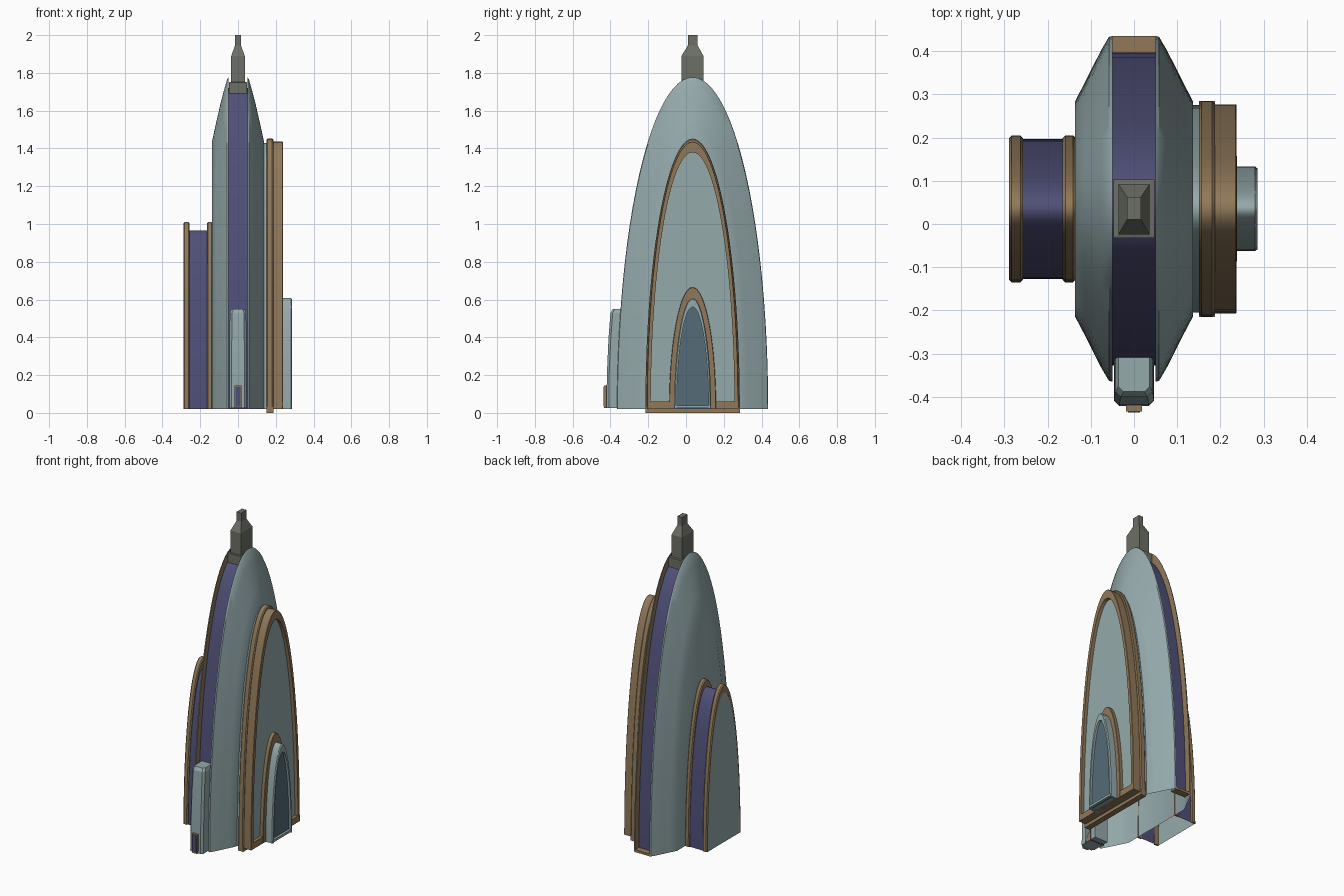
import bpy, bmesh, math

if "Cube" in bpy.data.objects:
    bpy.data.objects.remove(bpy.data.objects["Cube"])

CY, Z0, N = 0.035, 0.02, 48   # arch centre, floor level, arch segments


def material(name, rgb):
    m = bpy.data.materials.new(name)
    m.diffuse_color = (*rgb, 1)
    m.use_nodes = True
    m.node_tree.nodes["Principled BSDF"].inputs["Base Color"].default_value = m.diffuse_color
    return m


PALE = material("pale_teal", (0.30, 0.40, 0.41))
TAN = material("bronze", (0.28, 0.19, 0.10))
BLUE = material("indigo", (0.08, 0.08, 0.19))
GLASS = material("glass", (0.09, 0.15, 0.19))
GREY = material("spire_grey", (0.15, 0.16, 0.13))


def finish(name, bm, mat, mirror=False, angle=30):
    bmesh.ops.recalc_face_normals(bm, faces=bm.faces)
    me = bpy.data.meshes.new(name)
    bm.to_mesh(me)
    bm.free()
    ob = bpy.data.objects.new(name, me)
    bpy.context.collection.objects.link(ob)
    me.materials.append(mat)
    if mirror:
        ob.modifiers.new("Mirror", 'MIRROR')
    bpy.ops.object.select_all(action='DESELECT')
    ob.select_set(True)
    bpy.context.view_layer.objects.active = ob
    bpy.ops.object.shade_smooth_by_angle(angle=math.radians(angle))
    return ob


def arch(name, mat, sections, ring=False, cap=False, mirror=False):
    """Loft half-ellipse arches given as (x, half width, height)."""
    bm = bmesh.new()
    rows = []
    for x, hw, h in sections:
        rows.append([bm.verts.new((x, CY + hw * math.cos(math.pi * i / N),
                                   Z0 + h * math.sin(math.pi * i / N)))
                     for i in range(N + 1)])
    pairs = list(zip(rows, rows[1:]))
    if ring:
        pairs.append((rows[-1], rows[0]))
        for i in (0, N):
            bm.faces.new([r[i] for r in rows])
    for a, b in pairs:
        for i in range(N):
            bm.faces.new((a[i], a[i + 1], b[i + 1], b[i]))
    if cap:
        bm.faces.new(rows[-1])
    return finish(name, bm, mat, mirror)


def band(name, x0, x1, hw, h, inner_hw, inner_h, mat=TAN, c=0.006):
    """Solid arch band with chamfered outer edges."""
    return arch(name, mat, [(x0, inner_hw, inner_h), (x0, hw - c, h - c),
                            (x0 + c, hw, h), (x1 - c, hw, h),
                            (x1, hw - c, h - c), (x1, inner_hw, inner_h)], ring=True)


def stack(name, mat, levels, c=0.0):
    """Stacked rectangles (z, half x, front y, back y), optionally with cut front corners."""
    bm = bmesh.new()
    rows = []
    for z, hx, y0, y1 in levels:
        pts = [(hx, y1), (-hx, y1)]
        pts += [(-hx, y0 + c), (-hx + c, y0), (hx - c, y0), (hx, y0 + c)] if c else [(-hx, y0), (hx, y0)]
        rows.append([bm.verts.new((x, y, z)) for x, y in pts])
    for a, b in zip(rows, rows[1:]):
        for i in range(len(a)):
            j = (i + 1) % len(a)
            bm.faces.new((a[i], a[j], b[j], b[i]))
    bm.faces.new(rows[0])
    bm.faces.new(rows[-1])
    return finish(name, bm, mat, angle=12)


def box(name, mat, x, y, z):
    ob = stack(name, mat, [(z[0], (x[1] - x[0]) / 2, *y), (z[1], (x[1] - x[0]) / 2, *y)])
    ob.location.x = (x[0] + x[1]) / 2
    return ob


# Main tower: two mirrored shells with a recessed strip between them
arch("tower_shell", PALE, [(0.05, 0.40, 1.757), (0.058, 0.398, 1.745), (0.075, 0.369, 1.685),
                           (0.092, 0.336, 1.62), (0.115, 0.29, 1.52), (0.137, 0.248, 1.42)],
     cap=True, mirror=True)
arch("shell_inner_edge", TAN, [(0.05, 0.362, 1.70), (0.05, 0.40, 1.757)], mirror=True)
arch("centre_strip", BLUE, [(-0.05, 0.362, 1.70), (0.05, 0.362, 1.70)])
box("back_sill", TAN, (-0.05, 0.05), (0.39, 0.435), (0.02, 0.035))

# Spire
stack("spire", GREY, [(1.69, 0.048, -0.032, 0.103), (1.75, 0.048, -0.032, 0.103),
                      (1.752, 0.036, -0.024, 0.092), (1.89, 0.036, -0.024, 0.092),
                      (1.945, 0.016, 0.01, 0.062), (2.0, 0.016, 0.01, 0.062)])

# Right-hand wing: two stepped bands, a recessed panel and sills
band("right_band_inner", 0.15, 0.187, 0.25, 1.432, 0.222, 1.36)
band("right_band_outer", 0.185, 0.237, 0.242, 1.416, 0.222, 1.36, c=0.002)
arch("right_collar", PALE, [(0.135, 0.24, 1.41), (0.152, 0.24, 1.41)])
arch("right_panel", PALE, [(0.216, 0.23, 1.38)], cap=True)
box("right_sill", TAN, (0.185, 0.237), (-0.205, 0.277), (0.02, 0.06))
box("right_lower_sill", TAN, (0.15, 0.187), (-0.215, 0.285), (0.0, 0.035))

# Right-hand doorway
band("door_surround", 0.21, 0.238, 0.124, 0.645, 0.09, 0.56, c=0.002)
band("door_frame", 0.21, 0.286, 0.098, 0.588, 0.084, 0.54, PALE)
arch("door_glass", GLASS, [(0.272, 0.09, 0.55)], cap=True)
box("door_sill", PALE, (0.235, 0.286), (-0.06, 0.13), (0.025, 0.04))

# Left-hand wing: strip between two bands, closed by a flat wall
arch("left_strip", BLUE, [(-0.135, 0.162, 0.945), (-0.27, 0.162, 0.945)])
band("left_band_inner", -0.165, -0.135, 0.17, 0.99, 0.16, 0.94)
band("left_band_outer", -0.289, -0.257, 0.17, 0.99, 0.16, 0.94)
arch("left_wall", PALE, [(-0.288, 0.163, 0.965)], cap=True)

# Front annex with a small door
stack("front_annex", PALE, [(0.025, 0.046, -0.421, -0.29), (0.2, 0.046, -0.419, -0.29),
                            (0.4, 0.045, -0.41, -0.29), (0.53, 0.043, -0.4, -0.285),
                            (0.55, 0.036, -0.388, -0.28)], c=0.012)
box("front_door_frame", TAN, (-0.018, 0.018), (-0.434, -0.41), (0.025, 0.145))
box("front_door", BLUE, (-0.014, 0.014), (-0.436, -0.42), (0.035, 0.138))
